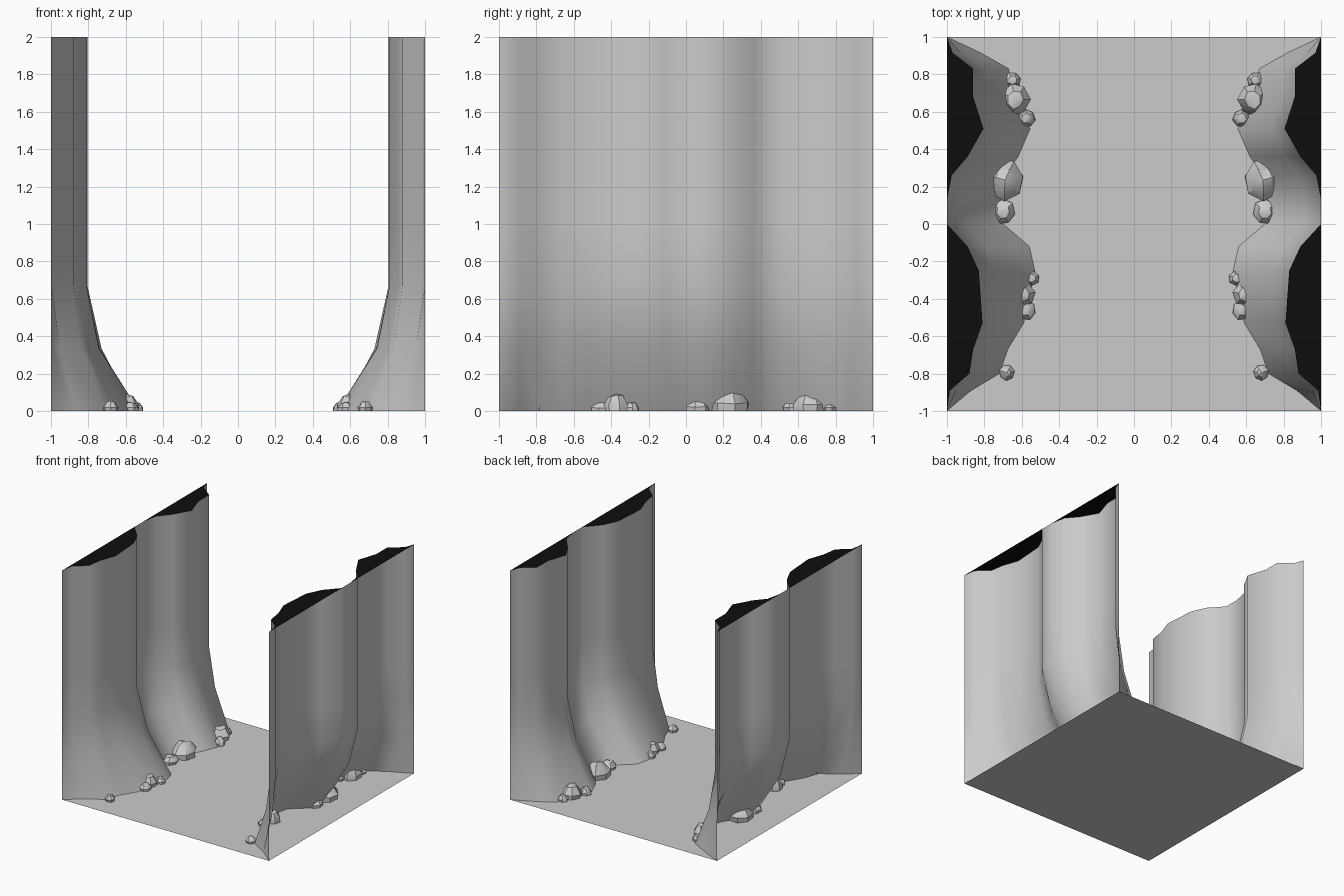
import bpy, bmesh, math, random

if "Cube" in bpy.data.objects:
    bpy.data.objects.remove(bpy.data.objects["Cube"])
random.seed(4)

# Wall plan on the +x side: (y, x at the rim, x at the foot)
PLAN = [(1, 1, 1), (.915, .97, .82), (.83, .86, .67), (.68, .86, .66),
        (.51, .805, .555), (.36, .89, .62), (.26, .975, .69), (.13, 1, .715),
        (0, 1, .70), (-.12, .89, .56), (-.25, .83, .53), (-.53, .81, .59),
        (-.67, .86, .675), (-.80, .88, .72), (-.89, .985, .87), (-1, 1, 1)]
# Height and how far the wall has flared towards its foot
PROFILE = [(0, 1), (.335, .3), (.67, 0), (1, 0), (1.5, 0), (2, 0)]


def finish(name, bm, mirror=True, smooth=None, color=None):
    me = bpy.data.meshes.new(name)
    bm.to_mesh(me)
    bm.free()
    ob = bpy.data.objects.new(name, me)
    bpy.context.collection.objects.link(ob)
    if mirror:
        mod = ob.modifiers.new("mirror", 'MIRROR')
        mod.use_mirror_merge = False
    if smooth is not None:
        bpy.ops.object.select_all(action='DESELECT')
        ob.select_set(True)
        bpy.context.view_layer.objects.active = ob
        bpy.ops.object.shade_smooth_by_angle(angle=math.radians(smooth))
    if color:
        mat = bpy.data.materials.new(name)
        mat.diffuse_color = color
        mat.use_nodes = True
        mat.node_tree.nodes["Principled BSDF"].inputs["Base Color"].default_value = mat.diffuse_color
        me.materials.append(mat)
    return ob


def strip(bm, rows):
    """Skin quads between successive rows of points."""
    grid = [[bm.verts.new(p) for p in row] for row in rows]
    for a, b in zip(grid, grid[1:]):
        for i in range(len(a) - 1):
            bm.faces.new((a[i], a[i + 1], b[i + 1], b[i]))


# Canyon floor
bm = bmesh.new()
bmesh.ops.create_grid(bm, x_segments=1, y_segments=1, size=1)
finish("floor", bm, mirror=False)

# Flared cliff walls, single sheets
bm = bmesh.new()
strip(bm, [[(top + (foot - top) * f, y, z) for y, top, foot in PLAN]
           for z, f in PROFILE])
finish("cliff_wall", bm, smooth=80)

# Black caps between the rim and the outer edge
bm = bmesh.new()
strip(bm, [[(top, y, 2) for y, top, foot in PLAN],
           [(1, y, 2) for y, top, foot in PLAN]])
bmesh.ops.remove_doubles(bm, verts=bm.verts, dist=1e-4)
finish("cliff_cap", bm, color=(.004, .004, .004, 1))


# Boulders along the foot of the wall: x, y, half width x, half width y, height
def boulder(bm, x, y, rx, ry, h, sides=7):
    turn = random.uniform(0, 1)
    rings = []
    for r, z in ((.95, 0), (1, .35), (.55, .85)):
        ring = []
        for k in range(sides):
            a = turn + math.tau * k / sides
            s = r * random.uniform(.92, 1.06)
            zz = z * h * random.uniform(.9, 1.1)
            ring.append(bm.verts.new((x + rx * s * math.cos(a),
                                      y + ry * s * math.sin(a), zz)))
        rings.append(ring)
    tip = bm.verts.new((x, y, h))
    for k in range(sides):
        n = (k + 1) % sides
        for a, b in zip(rings, rings[1:]):
            bm.faces.new((a[k], a[n], b[n], b[k]))
        bm.faces.new((rings[-1][k], rings[-1][n], tip))


bm = bmesh.new()
for rock in [(.65, .77, .045, .042, .05), (.635, .665, .08, .09, .105),
             (.575, .565, .05, .05, .06), (.69, .235, .10, .11, .12),
             (.70, .065, .065, .07, .065), (.55, -.29, .045, .04, .05),
             (.595, -.375, .065, .07, .092), (.575, -.46, .05, .055, .05),
             (.68, -.795, .04, .042, .055)]:
    boulder(bm, *rock)
finish("boulders", bm, smooth=35)
